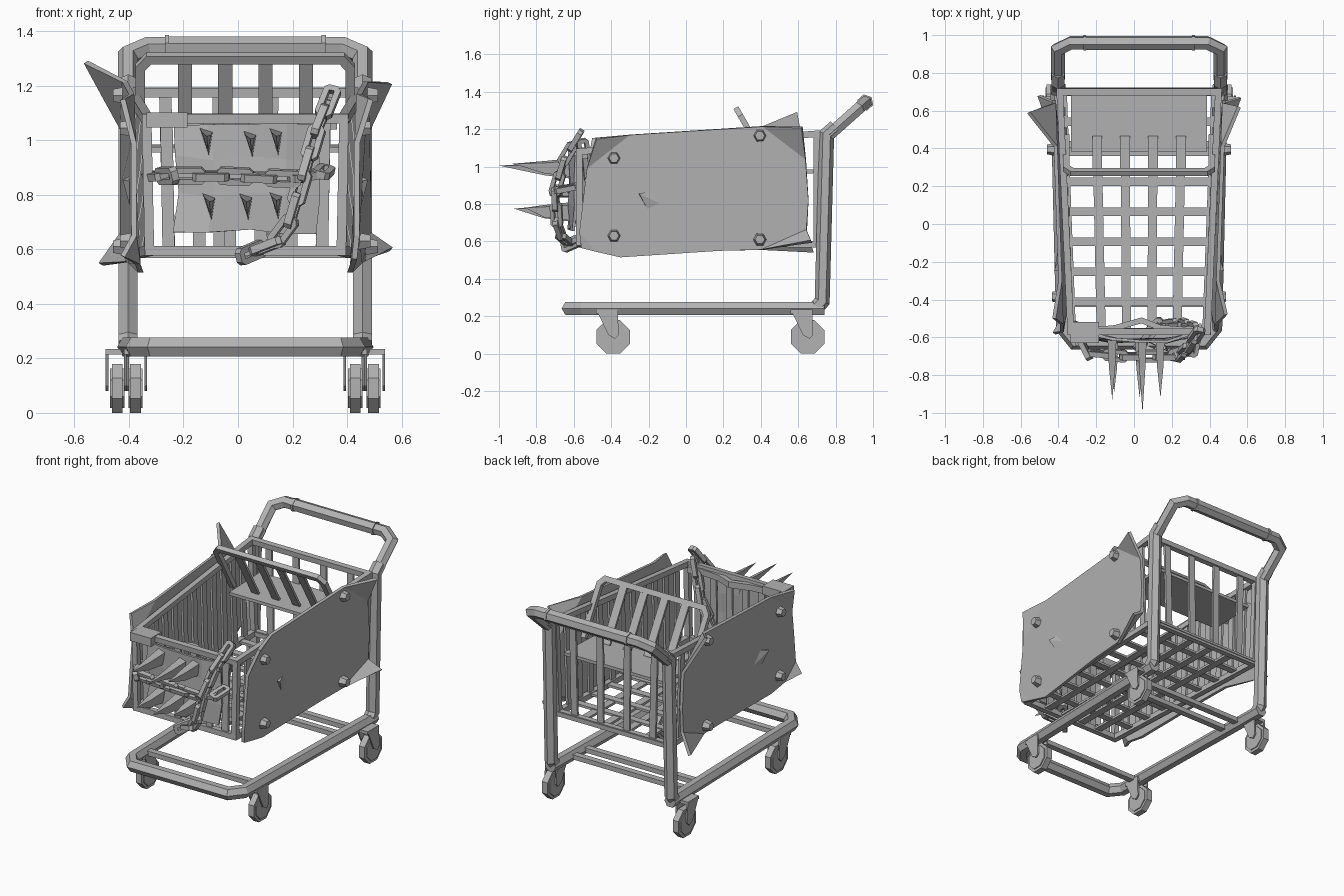
import bpy, bmesh, math, random
from mathutils import Vector, Matrix

if "Cube" in bpy.data.objects:
    bpy.data.objects.remove(bpy.data.objects["Cube"])
random.seed(4)
CX = 0.027                       # cart centre line
X, Y, Z = Vector((1, 0, 0)), Vector((0, 1, 0)), Vector((0, 0, 1))

grey = bpy.data.materials.new("plain_grey_metal")
grey.use_nodes = True
colour = (0.45, 0.45, 0.45, 1)
grey.diffuse_color = colour
grey.node_tree.nodes["Principled BSDF"].inputs["Base Color"].default_value = colour


def finish(bm, name, x=0.0, thick=0.0):
    bmesh.ops.recalc_face_normals(bm, faces=bm.faces)
    mesh = bpy.data.meshes.new(name)
    bm.to_mesh(mesh)
    bm.free()
    mesh.materials.append(grey)
    ob = bpy.data.objects.new(name, mesh)
    ob.location.x = x
    bpy.context.scene.collection.objects.link(ob)
    if thick:
        mod = ob.modifiers.new("thickness", "SOLIDIFY")
        mod.thickness, mod.offset = thick, 0


def rect(w, h):
    return [(-w / 2, -h / 2), (w / 2, -h / 2), (w / 2, h / 2), (-w / 2, h / 2)]


def ring(r, n=6):
    return [(r * math.cos(i * math.tau / n), r * math.sin(i * math.tau / n)) for i in range(n)]


def sweep(bm, pts, normal, prof, closed=False):
    """Sweep a profile along a flat path with mitred corners."""
    pts = [Vector(p) for p in pts]
    n, last, loops = normal.normalized(), len(pts) - 1, []
    for i, p in enumerate(pts):
        a = p - pts[i - 1] if closed or i else pts[1] - p
        b = pts[(i + 1) % len(pts)] - p if closed or i < last else a
        m = n.cross(a).normalized() + n.cross(b).normalized()
        m *= 2 / m.length_squared
        loops.append([bm.verts.new(p + m * u + n * v) for u, v in prof])
    k = len(prof)
    for i in range(len(pts) if closed else last):
        a, b = loops[i], loops[(i + 1) % len(pts)]
        for j in range(k):
            bm.faces.new((a[j], a[(j + 1) % k], b[(j + 1) % k], b[j]))
    if not closed:
        bm.faces.new(loops[0])
        bm.faces.new(loops[-1])


def lerp(a, b, t):
    return a + (b - a) * t


def both(half):
    """Complete a path given for +x with its mirror image."""
    return half + [(-x, y, z) for x, y, z in reversed(half)]


# Base frame, cross bars, uprights and handle
bm = bmesh.new()
sweep(bm, both([(.43, .74, .242), (.40, -.55, .242), (.34, -.625, .242)]), Z, ring(.04))
for y in (-.42, .42, .54):
    sweep(bm, [(-.42, y, .242), (.42, y, .242)], Z, rect(.04, .03))
finish(bm, "base_frame", CX)
bm = bmesh.new()
for s in (-1, 1):
    sweep(bm, [(s * .43, .70, .25), (s * .43, .728, .28), (s * .43, .752, 1.17),
               (s * .43, .80, 1.212)], X, ring(.04))
finish(bm, "uprights", CX)
slope = Vector((0, .2, .178))
start = Vector((0, .765, 1.17))
half = [tuple(start + slope * t + X * x) for x, t in ((.43, 0), (.43, .8), (.36, .97))]
bm = bmesh.new()
sweep(bm, both(half), slope.cross(X), ring(.037))
finish(bm, "handle", CX)
grip = start + slope * .97
bm = bmesh.new()
for a, b, r in ((-.29, .29, .039), (-.295, -.28, .044), (.28, .295, .044)):
    sweep(bm, [grip + X * a, grip + X * b], slope.cross(X), ring(r))
finish(bm, "handle_grip", CX)

# Casters
for s, side in ((-1, "right"), (1, "left")):
    for x, y, end in ((.403, -.39, "front"), (.47, .65, "rear")):
        bm = bmesh.new()
        spin = Matrix.Translation((s * x, y, .09)) @ Matrix.Rotation(math.pi / 2, 4, 'Y')
        spin = spin @ Matrix.Rotation(math.pi / 8, 4, 'Z')
        for r, d in ((.097, .04), (.078, .052)):
            bmesh.ops.create_cone(bm, cap_ends=True, segments=8, radius1=r, radius2=r,
                                  depth=d, matrix=spin)
        finish(bm, f"{end}_{side}_wheel", CX)
        bm = bmesh.new()
        shape = [(-.09, .235), (.025, .235), (.03, .10), (.01, .08), (-.025, .10)]
        for k in (-1, 1):
            vs = [[bm.verts.new((s * x + k * e, y + a, z)) for a, z in shape] for e in (.033, .043)]
            bm.faces.new(vs[0])
            bm.faces.new(vs[1])
            for i in range(5):
                bm.faces.new((vs[0][i - 1], vs[0][i], vs[1][i], vs[1][i - 1]))
        sweep(bm, [(s * x - .043, y - .033, .225), (s * x + .043, y - .033, .225)], Z, rect(.115, .02))
        finish(bm, f"{end}_{side}_fork", CX)


# Basket: s across, t front to rear, h floor to rim
def basket(s, t, h):
    return Vector((s * lerp(lerp(.352, .40, t), lerp(.362, .42, t), h), lerp(-.57, .70, t),
                   lerp(lerp(.595, .585, t), lerp(1.08, 1.175, t), h)))


bm = bmesh.new()
for h in (0, 1):
    loop = [basket(s, t, h) for s, t in ((-1, 0), (1, 0), (1, 1), (-1, 1))]
    sweep(bm, loop, (loop[1] - loop[0]).cross(loop[2] - loop[1]), rect(.035, .035), True)
for s in (-1, 1):
    for t in (0, 1):
        sweep(bm, [basket(s, t, 0), basket(s, t, 1)], X, rect(.035, .035))
finish(bm, "basket_frame", CX)
bm = bmesh.new()
for s in (-.57, -.19, .19, .57):
    sweep(bm, [basket(s, 0, 0), basket(s, 1, 0)], Z, rect(.048, .015))
for i in range(8):
    t = .125 + i * .125
    sweep(bm, [basket(-1, t, .01), basket(1, t, .01)], Z, rect(.045, .015))
finish(bm, "basket_floor", CX)
bm = bmesh.new()
for s in (-1, 1):
    for i in range(1, 12):
        sweep(bm, [basket(s, i / 12, 0), basket(s, i / 12, 1)], X, rect(.045, .015))
for s in (-.7, -.235, .235, .7):
    sweep(bm, [basket(s, 1, 0), basket(s, 1, 1)], Y, rect(.045, .015))
for i in range(6):
    s = -.8 + i * .32
    sweep(bm, [basket(s, 0, 0), basket(s, 0, 1)], Y, rect(.045, .015))
finish(bm, "basket_slats", CX)

# Child seat
bm = bmesh.new()
top, foot = Vector((0, .275, 1.30)), Vector((0, .46, .98))
lean = foot - top
half = [tuple(top + lean * t + X * x) for x, t in ((.385, 1), (.385, .1), (.355, 0))]
sweep(bm, both(half), lean.cross(X), rect(.035, .03))
for i in range(4):
    x = -.222 + i * .148
    sweep(bm, [top + X * x, foot + X * x], lean.cross(X), rect(.052, .015))
finish(bm, "seat_back", CX)
bm = bmesh.new()
sweep(bm, [(0, .385, .965), (0, .70, .975)], Z, rect(.72, .02))
finish(bm, "seat_plate", CX)

# Armour plates with bent corners: flat outline, then the four flared tips
outline = [(-.30, 1.17), (.41, 1.215), (.64, 1.04), (.655, .82), (.645, .66), (.40, .555),
           (.18, .55), (-.35, .515), (-.48, .545), (-.57, .65), (-.55, .82), (-.53, .99)]


def skin(y, z):
    return .428 + .034 * y - .5 * max(0, .58 - z)


for s, side, tips in (
        (-1, "right", ((.59, 1.287, .585), (.68, .545, .53), (-.58, .575, .45), (-.50, 1.15, .45))),
        (1, "left", ((.62, 1.21, .53), (.67, .60, .535), (-.56, .565, .40), (-.48, 1.15, .46)))):
    bm = bmesh.new()
    vs = [bm.verts.new((s * skin(y, z), y, z)) for y, z in outline]
    bm.faces.new(vs)
    for (a, b), (y, z, x) in zip(((1, 2), (4, 5), (8, 9), (11, 0)), tips):
        bm.faces.new((vs[a], bm.verts.new((s * x, y, z)), vs[b]))
    finish(bm, f"{side}_armour_plate", CX, .02)
    bm = bmesh.new()
    for y, z in ((-.385, 1.045), (.395, 1.165), (-.385, .63), (.395, .61)):
        spin = Matrix.Translation((s * (skin(y, z) + .02), y, z)) @ Matrix.Rotation(s * math.pi / 2, 4, 'Y')
        bmesh.ops.create_cone(bm, cap_ends=True, segments=6, radius1=.037, radius2=.026,
                              depth=.05, matrix=spin)
    finish(bm, f"{side}_plate_bolts", CX)
    # Torn dent on the plate
    bm = bmesh.new()
    rim = [bm.verts.new((s * .425, y, z)) for y, z in ((-.25, .85), (-.18, .87), (-.11, .79), (-.2, .76))]
    tip = bm.verts.new((s * .45, -.25, .855))
    for i in range(4):
        bm.faces.new((rim[i - 1], rim[i], tip))
    finish(bm, f"{side}_plate_dent", CX)

# Buckled front plate
bm = bmesh.new()
bmesh.ops.create_grid(bm, x_segments=4, y_segments=3, size=1)
for v in bm.verts:
    x, z = v.co.x, v.co.y
    wob = [random.uniform(-.015, .015) for _ in range(3)]
    v.co = (.033 + .262 * x + wob[0], -.62 + .03 * x * x + wob[1], .865 + .2 * z + wob[2])
finish(bm, "front_plate", 0, .015)

# Spikes
bm = bmesh.new()
for x, z, tip in ((-.115, 1.0, -.93), (.045, .99, -1.0), (.14, 1.0, -.92),
                  (-.105, .76, -.89), (.03, .76, -.92), (.14, .765, -.86)):
    base = [bm.verts.new((x + a, -.61, z + b)) for a, b in ((-.025, .045), (.022, .03), (.008, -.055))]
    mid = [bm.verts.new((lerp(x, v.co.x, .7), -.76, lerp(z, v.co.z, .65))) for v in base]
    point = bm.verts.new((x, tip, z + .015))
    bm.faces.new(base)
    for i in range(3):
        bm.faces.new((base[i - 1], base[i], mid[i], mid[i - 1]))
        bm.faces.new((mid[i - 1], mid[i], point))
finish(bm, "front_spikes")

# Clamp and bent strip along the front rim
bm = bmesh.new()
sweep(bm, [(-.335, -.575, 1.075), (-.185, -.575, 1.075)], Z, rect(.11, .055))
sweep(bm, [(-.2, -.56, 1.06), (-.1, -.55, 1.06), (.04, -.51, 1.06), (.14, -.55, 1.06),
           (.27, -.56, 1.06), (.36, -.54, 1.06)], Z, rect(.03, .04))
finish(bm, "front_clamp")


# Chains: links alternate their plane along a path
def chain(name, path, step=.088):
    pts = [Vector(p) for p in path]
    bm, spots, carry = bmesh.new(), [], 0.0
    for a, b in zip(pts, pts[1:]):
        size, d = (b - a).length, (b - a).normalized()
        while carry < size:
            spots.append((a + d * carry, d))
            carry += step
        carry -= size
    for i, (c, d) in enumerate(spots):
        q = d.cross(Y if abs(d.y) < .8 else Z).normalized()
        if i % 2:
            q = d.cross(q)
        q = (q + d.cross(q) * .25).normalized()
        quad = [(.056, .013), (.048, .021)]
        quad += [(-a, b) for a, b in reversed(quad)]
        quad += [(-a, -b) for a, b in quad]
        sweep(bm, [c + d * a + q * b for a, b in quad], d.cross(q), rect(.022, .028), True)
    finish(bm, name)


chain("cross_chain", [(-.30, -.58, .87), (-.25, -.68, .87), (-.05, -.70, .87), (.18, -.70, .86),
                      (.31, -.66, .88), (.33, -.56, .9)])
chain("hanging_chain", [(.33, -.59, 1.14), (.29, -.65, 1.04), (.24, -.70, .87), (.19, -.69, .70),
                        (.13, -.66, .62), (.04, -.62, .585), (.12, -.54, .62), (.26, -.53, .88),
                        (.32, -.55, 1.10)])
